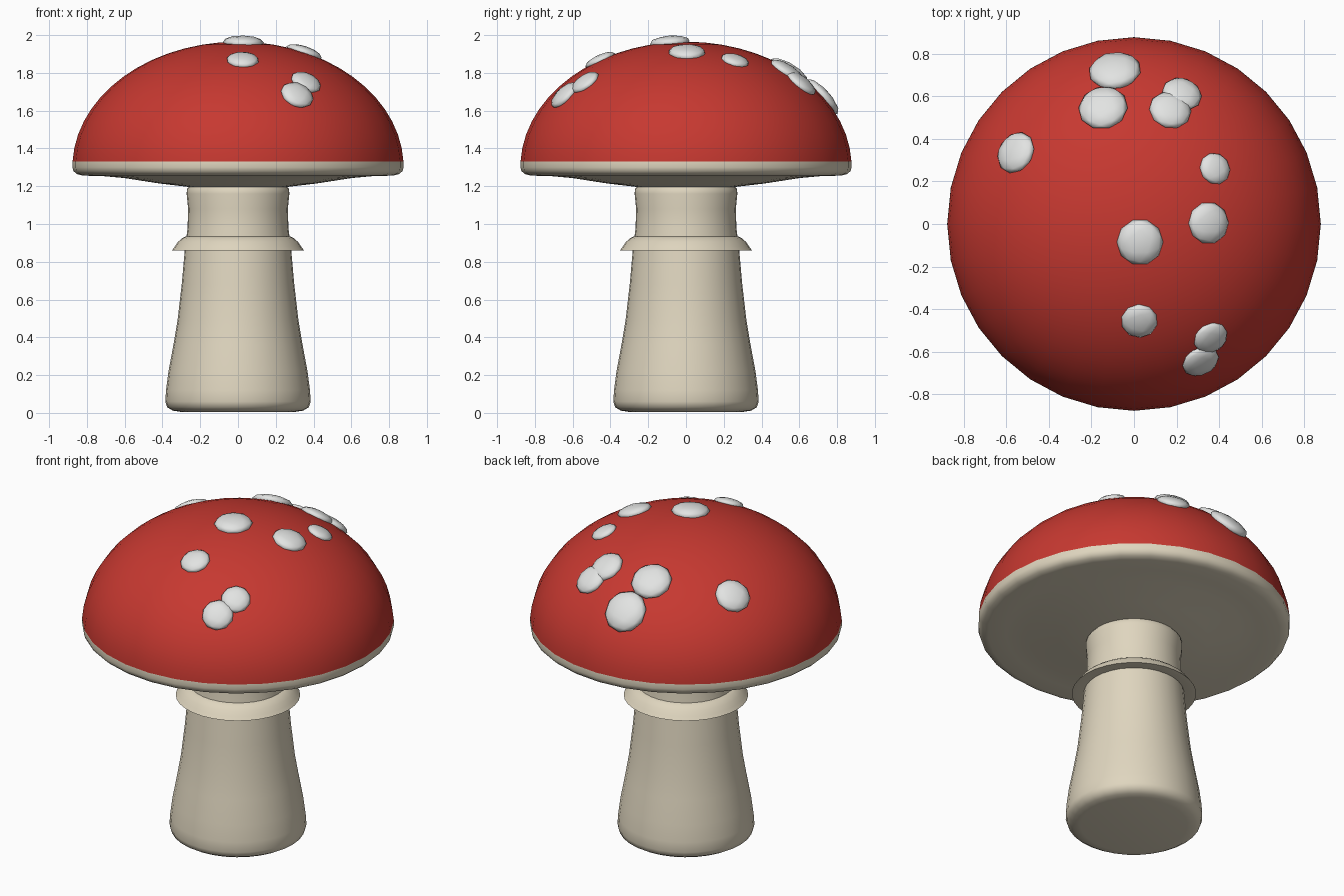
import bpy, bmesh, math
from mathutils import Matrix, Vector

cube = bpy.data.objects.get("Cube")
if cube:
    bpy.data.objects.remove(cube, do_unlink=True)

SEGMENTS = 32
CAP_BASE, CAP_RADIUS, CAP_HEIGHT = 1.30, 0.877, 0.665
RIM_TOP = 1.33


def make_material(name, rgb):
    mat = bpy.data.materials.new(name)
    mat.use_nodes = True
    mat.diffuse_color = (*rgb, 1)
    mat.node_tree.nodes["Principled BSDF"].inputs["Base Color"].default_value = (*rgb, 1)
    return mat


red = make_material("cap red", (0.57, 0.04, 0.03))
cream = make_material("stem cream", (0.74, 0.67, 0.52))
white = make_material("spot white", (0.76, 0.77, 0.76))


def add_object(name, bm, materials):
    mesh = bpy.data.meshes.new(name)
    bm.normal_update()
    bm.to_mesh(mesh)
    bm.free()
    for mat in materials:
        mesh.materials.append(mat)
    obj = bpy.data.objects.new(name, mesh)
    bpy.context.collection.objects.link(obj)
    return obj


def smooth(obj, degrees):
    bpy.ops.object.select_all(action="DESELECT")
    obj.select_set(True)
    bpy.context.view_layer.objects.active = obj
    bpy.ops.object.shade_smooth_by_angle(angle=math.radians(degrees))


def lathe(name, profile, materials, closed=False):
    """Spin a (radius, height) profile around the z axis."""
    bm = bmesh.new()
    verts = [bm.verts.new((r, 0, z)) for r, z in profile]
    pairs = list(zip(verts, verts[1:]))
    if closed:
        pairs.append((verts[-1], verts[0]))
    edges = [bm.edges.new(p) for p in pairs]
    bmesh.ops.spin(bm, geom=verts + edges, axis=(0, 0, 1), cent=(0, 0, 0),
                   angle=math.tau, steps=SEGMENTS, use_merge=False)
    bmesh.ops.remove_doubles(bm, verts=bm.verts, dist=0.0005)
    bmesh.ops.recalc_face_normals(bm, faces=bm.faces)
    return add_object(name, bm, materials)


def cap_height(radius):
    return CAP_BASE + CAP_HEIGHT * math.sqrt(1 - (radius / CAP_RADIUS) ** 2)


# Stem, flared at the foot and the top
stem = lathe("stem", [
    (0, 0.005), (0.30, 0.005), (0.345, 0.012), (0.375, 0.03), (0.385, 0.06),
    (0.381, 0.12), (0.368, 0.22), (0.342, 0.36), (0.32, 0.49), (0.298, 0.68),
    (0.282, 0.86), (0.267, 0.98), (0.264, 1.08), (0.272, 1.16), (0.27, 1.185),
    (0.25, 1.21), (0, 1.21)], [cream])
smooth(stem, 50)

# Flared skirt around the stem
skirt = lathe("stem_skirt", [
    (0.26, 0.935), (0.275, 0.935), (0.295, 0.925), (0.318, 0.905),
    (0.335, 0.88), (0.35, 0.86), (0.325, 0.859), (0.26, 0.868)], [cream], closed=True)
smooth(skirt, 40)

# Cap: domed top, rounded rim and shallow underside
start = math.asin((RIM_TOP - CAP_BASE) / CAP_HEIGHT)
dome = []
for i in range(15):
    a = start + (math.pi / 2 - start) * i / 14
    dome.append((CAP_RADIUS * math.cos(a), CAP_BASE + CAP_HEIGHT * math.sin(a)))
underside = [(0, 1.19), (0.25, 1.195), (0.42, 1.215), (0.60, 1.243), (0.72, 1.254),
             (0.82, 1.256), (0.853, 1.264), (0.871, 1.28), (0.877, 1.30)]
cap = lathe("cap", underside + dome, [red, cream])
for face in cap.data.polygons:
    face.material_index = 0 if face.center.z > RIM_TOP else 1
smooth(cap, 50)

# Flattened spots lying on the dome: x, y, radius
spots = [
    (-0.09, 0.72, 0.124), (-0.145, 0.545, 0.117), (0.225, 0.61, 0.095),
    (0.17, 0.535, 0.10), (-0.555, 0.335, 0.102), (0.38, 0.26, 0.076),
    (0.35, 0.005, 0.099), (0.028, -0.085, 0.109), (0.025, -0.455, 0.086),
    (0.36, -0.535, 0.084), (0.313, -0.645, 0.09)]
for number, (x, y, radius) in enumerate(spots, 1):
    z = cap_height(math.hypot(x, y))
    normal = Vector((x / CAP_RADIUS ** 2, y / CAP_RADIUS ** 2,
                     (z - CAP_BASE) / CAP_HEIGHT ** 2))
    bm = bmesh.new()
    bmesh.ops.create_icosphere(bm, subdivisions=2, radius=1)
    placing = (Matrix.Translation((x, y, z))
               @ normal.to_track_quat("Z", "Y").to_matrix().to_4x4()
               @ Matrix.Diagonal((radius, radius, radius * 0.33, 1)))
    bmesh.ops.transform(bm, matrix=placing, verts=bm.verts)
    spot = add_object(f"cap_spot_{number}", bm, [white])
    smooth(spot, 180)
